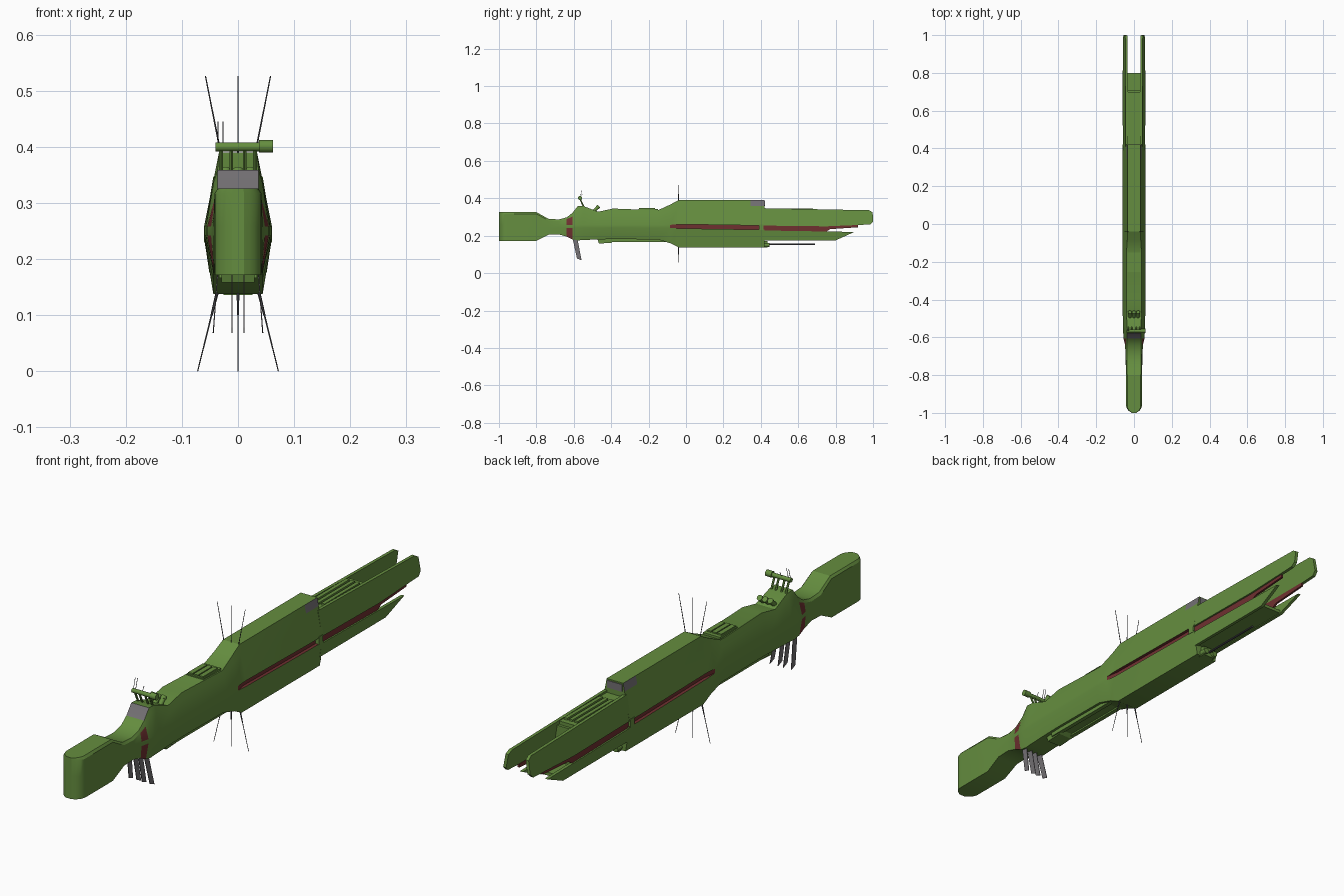
import bpy, bmesh, math
from mathutils import Vector

if "Cube" in bpy.data.objects:
    bpy.data.objects.remove(bpy.data.objects["Cube"])


def material(name, c):
    m = bpy.data.materials.new(name)
    m.diffuse_color = (*c, 1)
    m.use_nodes = True
    m.node_tree.nodes["Principled BSDF"].inputs["Base Color"].default_value = m.diffuse_color
    return m


GREEN = material("hull green", (0.13, 0.27, 0.05))
RED = material("vent red", (0.16, 0.03, 0.03))
GREY = material("window grey", (0.17, 0.16, 0.17))
DARK = material("antenna grey", (0.07, 0.07, 0.08))


def finish(name, bm, mats, smooth=None):
    bmesh.ops.remove_doubles(bm, verts=bm.verts, dist=1e-5)
    bmesh.ops.recalc_face_normals(bm, faces=bm.faces)
    me = bpy.data.meshes.new(name)
    bm.to_mesh(me)
    bm.free()
    for m in mats:
        me.materials.append(m)
    ob = bpy.data.objects.new(name, me)
    bpy.context.collection.objects.link(ob)
    if smooth:
        bpy.context.view_layer.objects.active = ob
        ob.select_set(True)
        bpy.ops.object.shade_smooth_by_angle(angle=math.radians(smooth))
        ob.select_set(False)
    return ob


def box(name, x, y, z, mat=GREEN):
    """Box from (min, max) ranges."""
    bm = bmesh.new()
    bmesh.ops.create_cube(bm, size=1)
    for v in bm.verts:
        v.co = Vector([r[0] if c < 0 else r[1] for c, r in zip(v.co, (x, y, z))])
    return finish(name, bm, [mat])


def rod(name, a, b, r1, r2=None, mat=GREEN, n=12):
    """Cylinder or cone between two points."""
    a, b = Vector(a), Vector(b)
    d = b - a
    bm = bmesh.new()
    bmesh.ops.create_cone(bm, cap_ends=True, segments=n, radius1=r1,
                          radius2=r1 if r2 is None else r2, depth=d.length)
    bm.transform(d.to_track_quat('Z', 'Y').to_matrix().to_4x4())
    bmesh.ops.translate(bm, verts=bm.verts, vec=(a + b) / 2)
    return finish(name, bm, [mat], 40 if n > 6 else None)


def plate(name, outline, x_at, thick, side, mat=GREEN):
    """Side-profile plate; x_at(z) leans its outer face, thickness goes inward."""
    bm = bmesh.new()
    out = [bm.verts.new((side * x_at(z), y, z)) for y, z in outline]
    inn = [bm.verts.new((side * (x_at(z) - thick), y, z)) for y, z in outline]
    bm.faces.new(out)
    bm.faces.new(inn)
    n = len(out)
    for i in range(n):
        bm.faces.new((out[i], out[(i + 1) % n], inn[(i + 1) % n], inn[i]))
    return finish(name, bm, [mat])


# Rounded nose, then hull stations: y, top z, bottom z, shoulder and middle half width
stations = []
for k in range(1, 7):
    a = k * math.pi / 12
    w = .042 * math.sin(a)
    stations.append((-1 + .042 * (1 - math.cos(a)) - (.0014 if k == 1 else 0), .326, .172, w, w))
stations += [
    (-.80, .326, .172, .042, .042),
    (-.735, .29, .205, .043, .044),
    (-.68, .287, .207, .043, .045),
    (-.638, .298, .195, .043, .048),
    (-.607, .322, .18, .043, .055),
    (-.578, .359, .175, .043, .057),
    (-.545, .357, .177, .043, .058),
    (-.47, .328, .18, .047, .06),
    (-.39, .345, .182, .047, .06),
    (-.15, .336, .18, .047, .06),
    (-.085, .366, .16, .042, .06),
    (-.04, .39, .138, .04, .06),
    (.345, .39, .138, .04, .06),
    (.42, .39, .138, .04, .06)]


def ring(y, zt, zb, ws, wm):
    """Hull cross-section with a groove along the middle of each side."""
    main = y > -.05
    zm = .25 if y < 0 else .244
    depth, h = (.012, .011) if main else (0, .008)
    zs = zt - (.03 if main else .025 if y > -.5 else .009 if y < -.61 else .02)
    wt = ws * .85
    half = [(min(wm, .044), zb), (wm, zm - h), (wm - depth, zm - h),
            (wm - depth, zm + h), (wm, zm + h), (ws, zs), (wt, zt)]
    return [(x, y, z) for x, z in half] + [(-x, y, z) for x, z in half[::-1]]


bm = bmesh.new()
rings = [[bm.verts.new(p) for p in ring(*s)] for s in stations]
bm.faces.new(rings[0])
bm.faces.new(rings[-1])
for i in range(len(rings) - 1):
    y0, y1 = stations[i][0], stations[i + 1][0]
    for j in range(14):
        k = (j + 1) % 14
        f = bm.faces.new((rings[i][j], rings[i][k], rings[i + 1][k], rings[i + 1][j]))
        seg = j if j <= 6 else 12 - j
        if y0 > -.09 and seg in (1, 2, 3):               # side groove
            f.material_index = 1
        elif -.64 < y0 and y1 < -.6 and seg in (0, 4):   # intake vents
            f.material_index = 1
        elif -.61 < y0 and y1 < -.57 and seg == 6:       # bridge window
            f.material_index = 2
        elif y0 > .3 and seg == 5:                       # aft cabin side windows
            f.material_index = 2
finish("hull", bm, [GREEN, RED, GREY], 28)


def lean(z):
    return .06 - max(0, z - .25) * .165 - max(0, .235 - z) * .15


# Aft body between the fins
box("aft_core", (-.044, .044), (.42, .71), (.185, .325))
box("aft_deck", (-.034, .034), (.42, .70), (.32, .338))
box("aft_window", (-.031, .031), (.419, .423), (.358, .385), GREY)
box("lower_aft_plate", (-.042, .042), (.42, .80), (.178, .19))

for s in (-1, 1):
    # Tail fins and the red strip between them
    plate("upper_tail_fin", [(.41, .254), (.41, .347), (.98, .336), (.998, .325),
                             (1, .275), (.985, .26), (.75, .25)], lean, .012, s)
    plate("lower_tail_fin", [(.41, .175), (.8, .175), (.9, .22), (.41, .228)], lean, .012, s)
    plate("tail_vent_strip", [(.41, .225), (.75, .222), (.77, .235), (.92, .245),
                              (.92, .258), (.41, .258)], lambda z: .053, .008, s, RED)
    # Small clamp across the groove
    box("groove_clamp", sorted((s * .047, s * .061)), (.39, .415), (.23, .26))
    # Belly rails
    box("belly_rail", sorted((s * .018, s * .034)), (-.44, -.08), (.166, .19))

# Belly keel with sloped front
plate("belly_keel", [(-.475, .185), (-.465, .158), (-.4, .162), (-.385, .172),
                     (-.06, .172), (-.06, .185)], lambda z: .029, .058, 1)

# Roof vents, aft deck ridges and launch tubes, three of each
box("roof_vent_base", (-.035, .035), (-.255, -.15), (.325, .344))
for x in (-.022, 0, .022):
    box("roof_vent", (x - .009, x + .009), (-.25, -.165), (.34, .349))
    box("aft_deck_ridge", (x - .007, x + .007), (.47, .68), (.335, .345))
    rod("launch_tube", (x, -.50, .325), (x, -.468, .355), .009)
    rod("launch_tube_mouth", (x, -.474, .349), (x, -.466, .357), .0105)

# Rear gun under the hull
box("gun_mount", (-.026, .026), (.41, .437), (.136, .172))
for x in (-.02, .02):
    rod("gun_mount_drum", (x, .41, .15), (x, .447, .15), .011)
rod("gun_barrel", (0, .43, .154), (0, .69, .154), .004, mat=DARK, n=8)

# Sensor bar on struts
rod("sensor_bar", (-.04, -.566, .4), (.045, -.566, .4), .008)
rod("sensor_bar_head", (.037, -.566, .401), (.062, -.566, .401), .0115)
for x in (-.03, -.012, .012, .03):
    rod("sensor_strut", (x, -.545, .35), (x, -.568, .4), .004, n=6)
for x, z in ((-.036, .445), (-.027, .445), (0, .422)):
    rod("sensor_whisker", (x, -.568, .4), (x, -.555, z), .001, mat=DARK, n=5)

# Grey keel blades under the bridge, outer pair splayed
for s, x0, x1 in ((-1, .037, .045), (-1, .012, .012), (1, .012, .012), (1, .037, .045)):
    plate("keel_blade", [(-.605, .18), (-.58, .18), (-.558, .068), (-.583, .078)],
          lambda z: x0 + (x1 - x0) * (.18 - z) / .11, .002, s, GREY)

# Long antennas above and below the hull
for s in (-1, 0, 1):
    rod("upper_antenna", (s * .03, -.04, .385), (s * .058, -.04, .526), .0016, .001, DARK, 6)
    rod("lower_antenna_base", (s * .036, -.04, .145), (s * .047, -.04, .1), .003, .002, DARK, 6)
    rod("lower_antenna", (s * .036, -.04, .145), (s * .072, -.04, 0), .0016, .001, DARK, 6)
